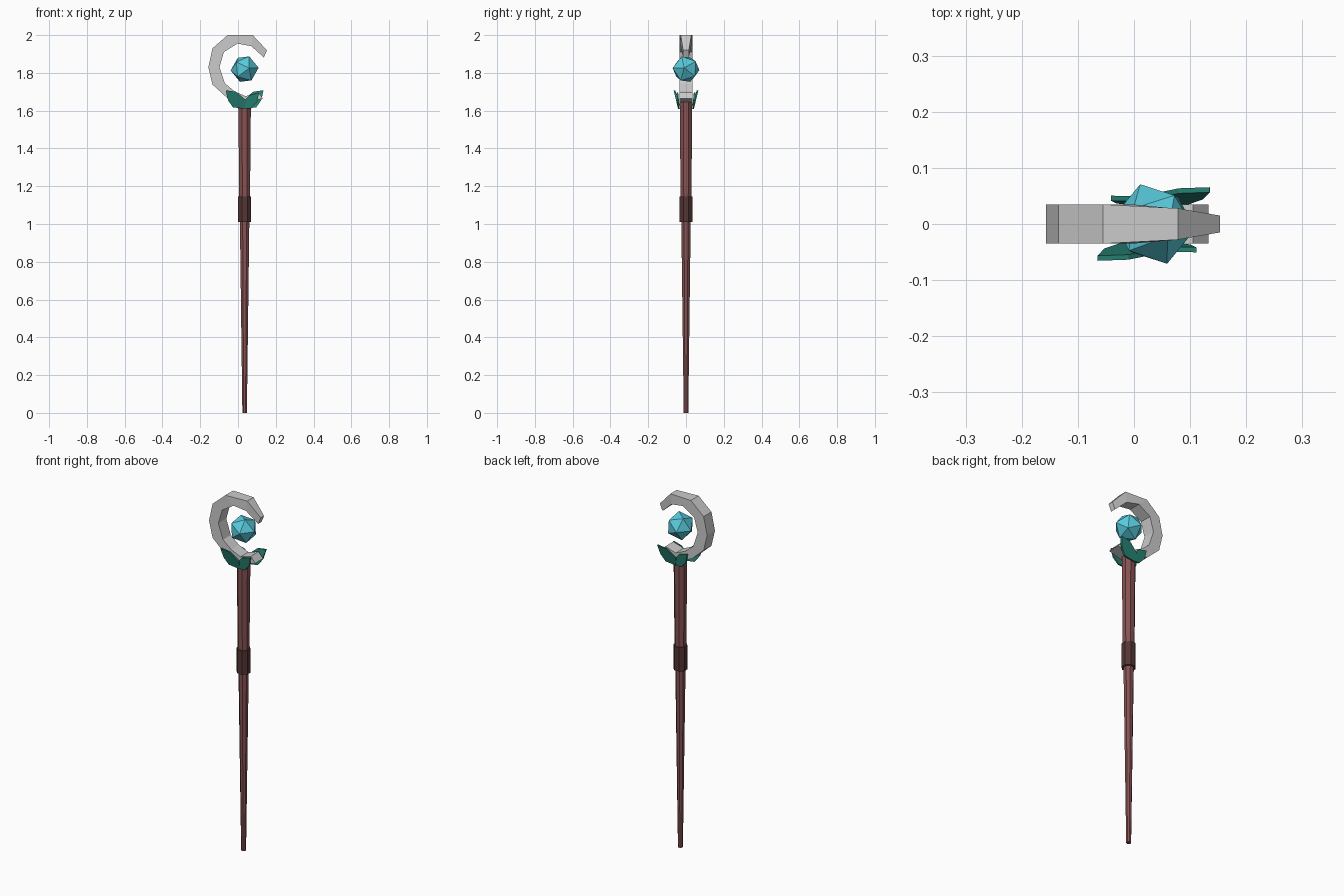
import bpy, bmesh, math
from mathutils import Matrix, Vector

if "Cube" in bpy.data.objects:
    bpy.data.objects.remove(bpy.data.objects["Cube"])

CX = 0.035  # shaft axis


def material(name, rgb):
    m = bpy.data.materials.new(name)
    m.diffuse_color = (*rgb, 1)
    m.use_nodes = True
    m.node_tree.nodes["Principled BSDF"].inputs["Base Color"].default_value = m.diffuse_color
    return m


WOOD = material("wood", (0.24, 0.085, 0.085))
GRIP = material("grip_wrap", (0.09, 0.035, 0.035))
LEAF = material("leaf", (0.02, 0.22, 0.17))
GEM = material("gem", (0.10, 0.60, 0.72))


def finish(bm, name, mat=None):
    bmesh.ops.recalc_face_normals(bm, faces=bm.faces)
    me = bpy.data.meshes.new(name)
    bm.to_mesh(me)
    bm.free()
    ob = bpy.data.objects.new(name, me)
    bpy.context.collection.objects.link(ob)
    if mat:
        me.materials.append(mat)
    return ob


def loft(name, rings, mat=None):
    """Skin a list of equal-sized point rings and cap both ends."""
    bm = bmesh.new()
    vs = [[bm.verts.new(p) for p in ring] for ring in rings]
    n = len(rings[0])
    for a, b in zip(vs, vs[1:]):
        for i in range(n):
            j = (i + 1) % n
            bm.faces.new((a[i], a[j], b[j], b[i]))
    bm.faces.new(vs[0])
    bm.faces.new(vs[-1])
    return finish(bm, name, mat)


def circle(r, z, n=8):
    angles = [math.tau * (i + 0.5) / n for i in range(n)]
    return [(CX + r * math.cos(a), r * math.sin(a), z) for a in angles]


# Tapered shaft and grip
loft("shaft", [circle(0.013, 0), circle(0.027, 1.01), circle(0.031, 1.15),
               circle(0.036, 1.645)], WOOD)
loft("grip", [circle(0.037, 1.01), circle(0.037, 1.145)], GRIP)

# Open hook: outer x, z, inner x, z, half depth
hook = [
    (0.133, 1.665, 0.105, 1.697, 0.035),
    (0.040, 1.640, 0.040, 1.677, 0.035),
    (-0.058, 1.668, -0.018, 1.702, 0.035),
    (-0.135, 1.738, -0.070, 1.745, 0.035),
    (-0.157, 1.830, -0.098, 1.830, 0.035),
    (-0.135, 1.930, -0.075, 1.910, 0.035),
    (-0.055, 2.000, -0.003, 1.955, 0.035),
    (0.078, 2.000, 0.095, 1.922, 0.028),
    (0.153, 1.920, 0.137, 1.882, 0.015),
]
# the section near the upper tip bends in between the last two rings
hook[7] = (0.078, 2.000, 0.070, 1.942, 0.028)
loft("hook", [[(ox, -d, oz), (ox, d, oz), (ix, d, iz), (ix, -d, iz)]
              for ox, oz, ix, iz, d in hook])

# Floating faceted gem
bm = bmesh.new()
bmesh.ops.create_icosphere(bm, subdivisions=1, radius=0.075)
bmesh.ops.transform(bm, verts=bm.verts, matrix=Matrix.Translation((CX, 0, 1.82))
                    @ Matrix.Rotation(0.35, 4, 'Y') @ Matrix.Rotation(0.3, 4, 'X'))
finish(bm, "gem", GEM)

# Collar leaves: outlines in x, z relative to the shaft, flaring outwards
big = [(-0.100, 1.708), (-0.088, 1.655), (-0.062, 1.618), (0.000, 1.610),
       (0.008, 1.655), (-0.045, 1.700)]
small = [(0.076, 1.695), (0.066, 1.645), (0.035, 1.612), (-0.005, 1.610),
         (0.000, 1.655), (0.025, 1.682)]


def leaf(name, outline, flare, turn):
    def ring(off):
        pts = [Vector((x, -0.033 - flare * (z - 1.61) - off, z)) for x, z in outline]
        rot = Matrix.Rotation(turn, 3, 'Z')
        return [rot @ p + Vector((CX, 0, 0)) for p in pts]
    loft(name, [ring(0), ring(0.009)], LEAF)


for side, turn in (("front", 0), ("back", math.pi)):
    leaf(side + "_large_leaf", big, 0.24, turn)
    leaf(side + "_small_leaf", small, 0.10, turn)
